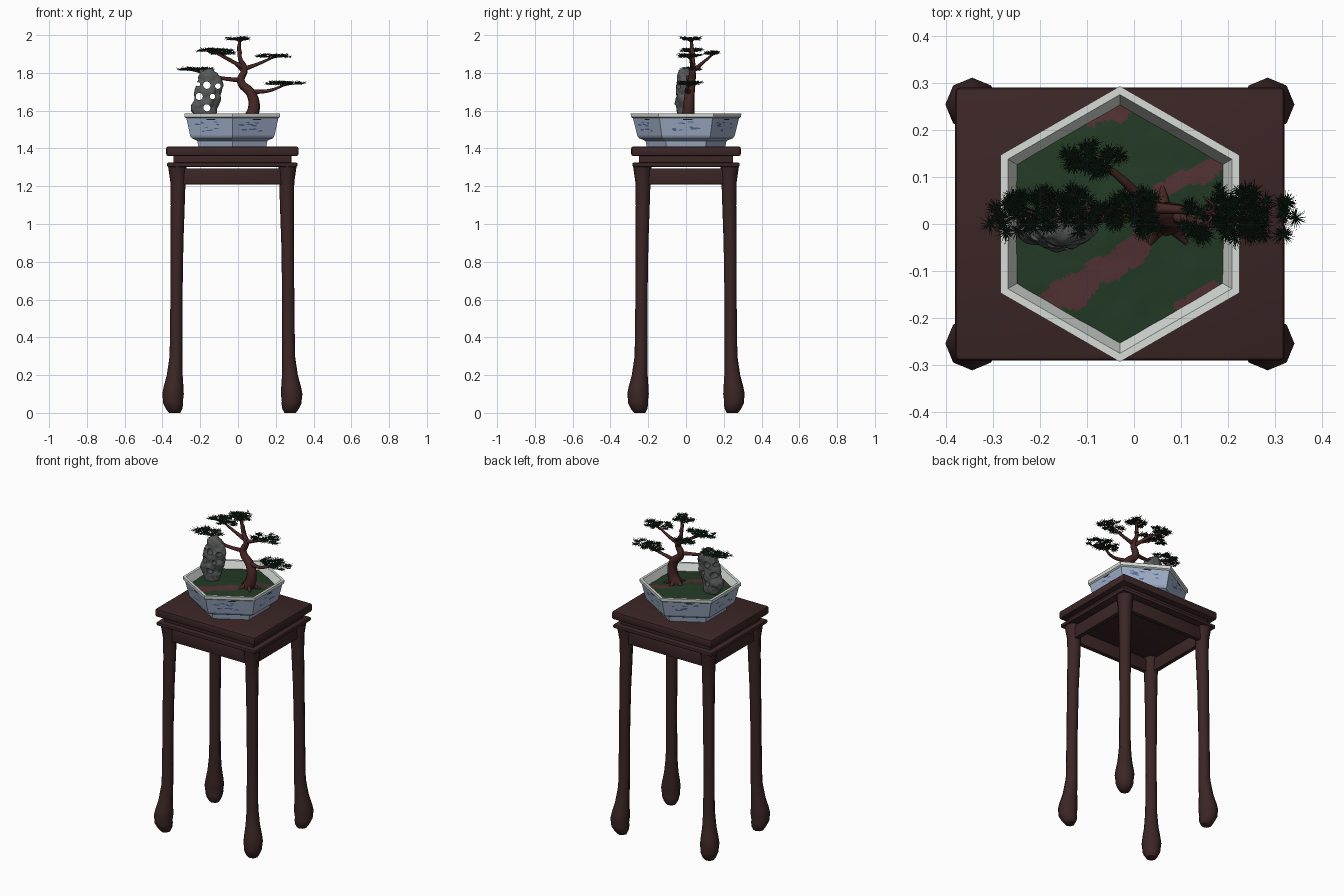
import bpy, bmesh, math, random
from mathutils import Vector, noise

random.seed(7)
if "Cube" in bpy.data.objects:
    bpy.data.objects.remove(bpy.data.objects["Cube"], do_unlink=True)
CX = -0.03  # centre of stand and pot


def material(name, color):
    m = bpy.data.materials.new(name)
    m.use_nodes = True
    m.diffuse_color = (*color, 1)
    bsdf = next(n for n in m.node_tree.nodes if n.type == 'BSDF_PRINCIPLED')
    bsdf.inputs["Base Color"].default_value = (*color, 1)
    bsdf.inputs["Roughness"].default_value = 0.7
    return m


WOOD = material("dark wood", (0.045, 0.019, 0.019))
GLAZE = material("pale blue glaze", (0.35, 0.43, 0.58))
RIM = material("off white glaze", (0.68, 0.72, 0.68))
PAINT = material("blue paint", (0.09, 0.15, 0.34))
NAVY = material("dark line", (0.012, 0.014, 0.03))
MOSS = material("moss", (0.017, 0.043, 0.019))
EARTH = material("earth", (0.085, 0.031, 0.034))
BARK = material("bark", (0.06, 0.02, 0.018))
STONE = material("grey stone", (0.095, 0.1, 0.1))
NEEDLE = material("needles", (0.008, 0.022, 0.012))


def finish(name, mesh, mats, angle=None):
    ob = bpy.data.objects.new(name, mesh)
    bpy.context.collection.objects.link(ob)
    for m in mats:
        mesh.materials.append(m)
    if angle:
        smooth(ob, angle)
    return ob


def activate(ob):
    bpy.ops.object.select_all(action='DESELECT')
    ob.select_set(True)
    bpy.context.view_layer.objects.active = ob


def smooth(ob, angle):
    activate(ob)
    bpy.ops.object.shade_smooth_by_angle(angle=math.radians(angle))


def from_bmesh(name, bm, mats, angle=None):
    mesh = bpy.data.meshes.new(name)
    bm.to_mesh(mesh)
    bm.free()
    return finish(name, mesh, mats, angle)


def ring(r, z, sides, x=0, y=0, start=0):
    return [Vector((x + r * math.cos(start + math.tau * i / sides),
                    y + r * math.sin(start + math.tau * i / sides), z)) for i in range(sides)]


def loft(rings, mat_of_band=lambda k: 0):
    bm = bmesh.new()
    vs = [[bm.verts.new(p) for p in r] for r in rings]
    n = len(vs[0])
    for k in range(len(vs) - 1):
        for i in range(n):
            j = (i + 1) % n
            f = bm.faces.new((vs[k][i], vs[k][j], vs[k + 1][j], vs[k + 1][i]))
            f.material_index = mat_of_band(k)
    bm.faces.new(vs[0][::-1])
    bm.faces.new(vs[-1])
    return bm


def slab(name, cx, cy, hx, hy, z0, z1, bevel=0.006):
    bm = bmesh.new()
    bmesh.ops.create_cube(bm, size=2)
    for v in bm.verts:
        v.co = Vector((cx + v.co.x * hx, cy + v.co.y * hy, (z0 + z1 + v.co.z * (z1 - z0)) / 2))
    bmesh.ops.bevel(bm, geom=bm.edges[:], offset=bevel, segments=2, affect='EDGES', profile=0.5)
    return from_bmesh(name, bm, [WOOD], 40)


# Stand: top, recessed neck, moulding, aprons
slab("table_top", CX, 0, 0.35, 0.29, 1.36, 1.41, 0.01)
slab("table_neck", CX, 0, 0.312, 0.25, 1.315, 1.365, 0.003)
slab("table_moulding", CX, 0, 0.345, 0.283, 1.303, 1.325)
for s, side in ((-1, "front"), (1, "back")):
    slab(side + "_apron", CX, s * 0.238, 0.27, 0.014, 1.21, 1.294, 0.004)
for s, side in ((-1, "right"), (1, "left")):
    slab(side + "_apron", CX + s * 0.295, 0, 0.014, 0.22, 1.21, 1.294, 0.004)

# Legs: height, outward offset, radius
LEG = [(0, .306, .03), (.02, .308, .043), (.05, .313, .053), (.06, .314, .052), (.1, .314, .057),
       (.14, .311, .052), (.2, .305, .042), (.3, .298, .034), (.6, .296, .032), (.9, .293, .034),
       (1.1, .289, .037), (1.22, .288, .04), (1.27, .29, .045), (1.31, .292, .049)]
for sx, a in ((-1, "right"), (1, "left")):
    for sy, b in ((-1, "front"), (1, "back")):
        bm = loft([ring(r, z, 8, CX + sx * d, sy * (d - 0.06)) for z, d, r in LEG])
        from_bmesh(f"{b}_{a}_leg", bm, [WOOD], 60)

# Hexagonal pot: radius, height from foot to inner wall
POT = [(.208, 1.41), (.214, 1.44), (.25, 1.455), (.258, 1.468), (.281, 1.56),
       (.291, 1.566), (.293, 1.586), (.275, 1.586), (.25, 1.535)]
bm = loft([ring(r, z, 6, CX, 0, math.pi / 2) for r, z in POT], lambda k: 1 if k >= 4 else 0)
from_bmesh("pot", bm, [GLAZE, RIM])

# Painted brush marks on each pot wall
bm = bmesh.new()


def mark(angle, u, z, w, h, mat, jag):
    n = Vector((math.cos(angle), math.sin(angle), 0))
    t = Vector((-n.y, n.x, 0))
    pts = []
    for i in range(8):
        a = math.tau * (i + 0.5) / 8
        k = random.uniform(1 - jag, 1)
        zz = z + h * k * math.sin(a)
        apothem = 0.866 * (0.258 + 0.25 * (zz - 1.468)) + 0.002
        pts.append(bm.verts.new(n * apothem + t * (u + w * k * math.cos(a)) + Vector((CX, 0, zz))))
    bm.faces.new(pts).material_index = mat


for side in range(6):
    ang = side * math.pi / 3
    for _ in range(9):
        mark(ang, random.uniform(-.08, .08), random.uniform(1.49, 1.54),
             random.uniform(.01, .03), random.uniform(.004, .009), 0, 0.6)
    mark(ang, 0.01, 1.553, 0.03, 0.004, 1, 0.1)
from_bmesh("pot_painting", bm, [PAINT, NAVY])

# Soil with moss and bare earth patches: start, end, width
PATCHES = [((-.18, -.17), (.01, -.05), .032), ((.06, .07), (.21, .14), .018),
           ((-.09, .215), (-.03, .235), .015), ((.1, -.17), (.17, -.14), .015)]


def bare(p):
    wob = 0.02 * noise.noise(p * 22)
    for a, b, w in PATCHES:
        a, b = Vector((*a, 0)), Vector((*b, 0))
        q = Vector((p.x, p.y, 0))
        t = max(0, min(1, (q - a).dot(b - a) / (b - a).length_squared))
        if (q - a.lerp(b, t)).length + wob < w:
            return 1
    return 0


bm = bmesh.new()
mid = bm.verts.new((CX, 0, 1.54))
rim = [bm.verts.new(p) for p in ring(.254, 1.54, 6, CX, 0, math.pi / 2)]
for i in range(6):
    bm.faces.new((mid, rim[i], rim[(i + 1) % 6]))
bmesh.ops.subdivide_edges(bm, edges=bm.edges[:], cuts=24, use_grid_fill=True)
for v in bm.verts:
    r = math.hypot(v.co.x - CX, v.co.y)
    v.co.z += 0.02 * (1 - r / 0.255) + 0.003 * noise.noise(v.co * 20)
for f in bm.faces:
    f.material_index = bare(f.calc_center_median())
from_bmesh("soil", bm, [MOSS, EARTH], 60)

# Pierced standing rock
bm = bmesh.new()
bmesh.ops.create_icosphere(bm, subdivisions=5, radius=1)
for v in bm.verts:
    x, y, h = v.co
    full = max(0.1, math.sqrt(max(0, 1 - h * h))) ** -0.5
    p = Vector((-0.163 + 0.014 * math.sin(3 * h) + x * full * (0.07 + 0.006 * h),
                -0.01 + y * full * 0.042, 1.67 + 0.145 * h))
    v.co = p + v.co * (0.014 * noise.noise(p * 22) + 0.006 * noise.noise(p * 50))
rock = from_bmesh("rock", bm, [STONE])
HOLES = [(-.165, 1.735, .02), (-.205, 1.675, .019), (-.165, 1.615, .019),
         (-.135, 1.675, .014), (-.107, 1.73, .015), (-.212, 1.74, .011)]
bm = bmesh.new()
for x, z, r in HOLES:
    vs = [[bm.verts.new((x + p.x, y, z + p.y)) for p in ring(r, 0, 12)] for y in (-.15, .15)]
    for i in range(12):
        j = (i + 1) % 12
        bm.faces.new((vs[0][i], vs[0][j], vs[1][j], vs[1][i]))
    bm.faces.new(vs[0][::-1])
    bm.faces.new(vs[1])
bmesh.ops.recalc_face_normals(bm, faces=bm.faces[:])
cutter = from_bmesh("rock_hole_cutter", bm, [STONE])
cutter.hide_render = True
mod = rock.modifiers.new("holes", 'BOOLEAN')
mod.operation, mod.object, mod.solver = 'DIFFERENCE', cutter, 'EXACT'
activate(rock)
bpy.ops.object.modifier_apply(modifier=mod.name)
bpy.data.objects.remove(cutter, do_unlink=True)
smooth(rock, 40)


# Tree limbs: tapered tubes through points (x, y, z)
def limb(name, pts, r0, r1):
    cu = bpy.data.curves.new(name, 'CURVE')
    cu.dimensions, cu.bevel_depth, cu.bevel_resolution = '3D', 1, 2
    cu.resolution_u, cu.use_fill_caps = 6, True
    sp = cu.splines.new('BEZIER')
    sp.bezier_points.add(len(pts) - 1)
    for i, (bp, p) in enumerate(zip(sp.bezier_points, pts)):
        bp.co = p
        bp.handle_left_type = bp.handle_right_type = 'AUTO'
        bp.radius = r0 + (r1 - r0) * i / (len(pts) - 1)
    ob = finish(name, cu, [BARK])
    activate(ob)
    bpy.ops.object.convert(target='MESH')
    smooth(bpy.context.object, 60)


limb("trunk", [(.06, .01, 1.545), (.085, .015, 1.62), (.07, .02, 1.69), (.015, .03, 1.755),
               (.035, .035, 1.82), (.01, .035, 1.88), (.01, .03, 1.975)], .037, .006)
for i in range(5):
    a = math.tau * i / 5 + 0.4
    c, s = math.cos(a), math.sin(a)
    limb(f"root_{i + 1}", [(.066, .012, 1.59), (.066 + .035 * c, .012 + .035 * s, 1.56),
                           (.066 + .07 * c, .012 + .07 * s, 1.547)], .02, .005)

# Foliage pads: name, centre, half sizes, branch start, branch bend
PADS = [("left_low", (-.23, .025, 1.82), .112, .075, (.02, .03, 1.76), (-.1, .01, 1.775)),
        ("right_low", (.25, .02, 1.745), .128, .08, (.07, .02, 1.7), (.16, .0, 1.705)),
        ("right_middle", (.185, .02, 1.89), .112, .078, (.03, .035, 1.82), (.1, .03, 1.845)),
        ("left_upper", (-.13, .025, 1.92), .12, .07, (.03, .035, 1.83), (-.04, .03, 1.865)),
        ("back", (-.085, .14, 1.905), .085, .06, (.03, .035, 1.81), (-.02, .09, 1.855)),
        ("top", (.01, .025, 1.98), .09, .07, (.01, .035, 1.9), (.005, .03, 1.94))]


def foliage(name, c, rx, ry):
    verts, faces = [], []
    for _ in range(int(4200 * rx * ry)):
        a, k = random.uniform(0, math.tau), math.sqrt(random.random())
        hub = c + Vector(((rx - .024) * k * math.cos(a), (ry - .024) * k * math.sin(a),
                          random.uniform(-.007, .006)))
        for _ in range(48):
            b = random.uniform(0, math.tau)
            d = Vector((math.cos(b), math.sin(b), random.uniform(-.25, .5)))
            side = Vector((-d.y, d.x, 0)) * 0.0012
            up = Vector((0, 0, 0.0012))
            n = len(verts)
            verts += [hub + side, hub - side, hub + up * 1.5, hub + d * random.uniform(.016, .029)]
            faces += [(n, n + 3, n + 1), (n + 1, n + 3, n + 2), (n + 2, n + 3, n)]
    mesh = bpy.data.meshes.new(name)
    mesh.from_pydata(verts, [], faces)
    finish(name, mesh, [NEEDLE])


for name, c, rx, ry, start, bend in PADS:
    c = Vector(c)
    hub = c - Vector((0, 0, .008))
    limb(name + "_branch", [start, bend, hub], .013, .005)
    for i in range(4):
        a = math.tau * i / 4 + 0.6
        tip = hub + Vector((rx * .6 * math.cos(a), ry * .6 * math.sin(a), .004))
        limb(f"{name}_twig_{i + 1}", [Vector(bend).lerp(hub, 0.7), hub.lerp(tip, 0.4), tip], .004, .002)
    foliage(name + "_foliage", c, rx, ry)
